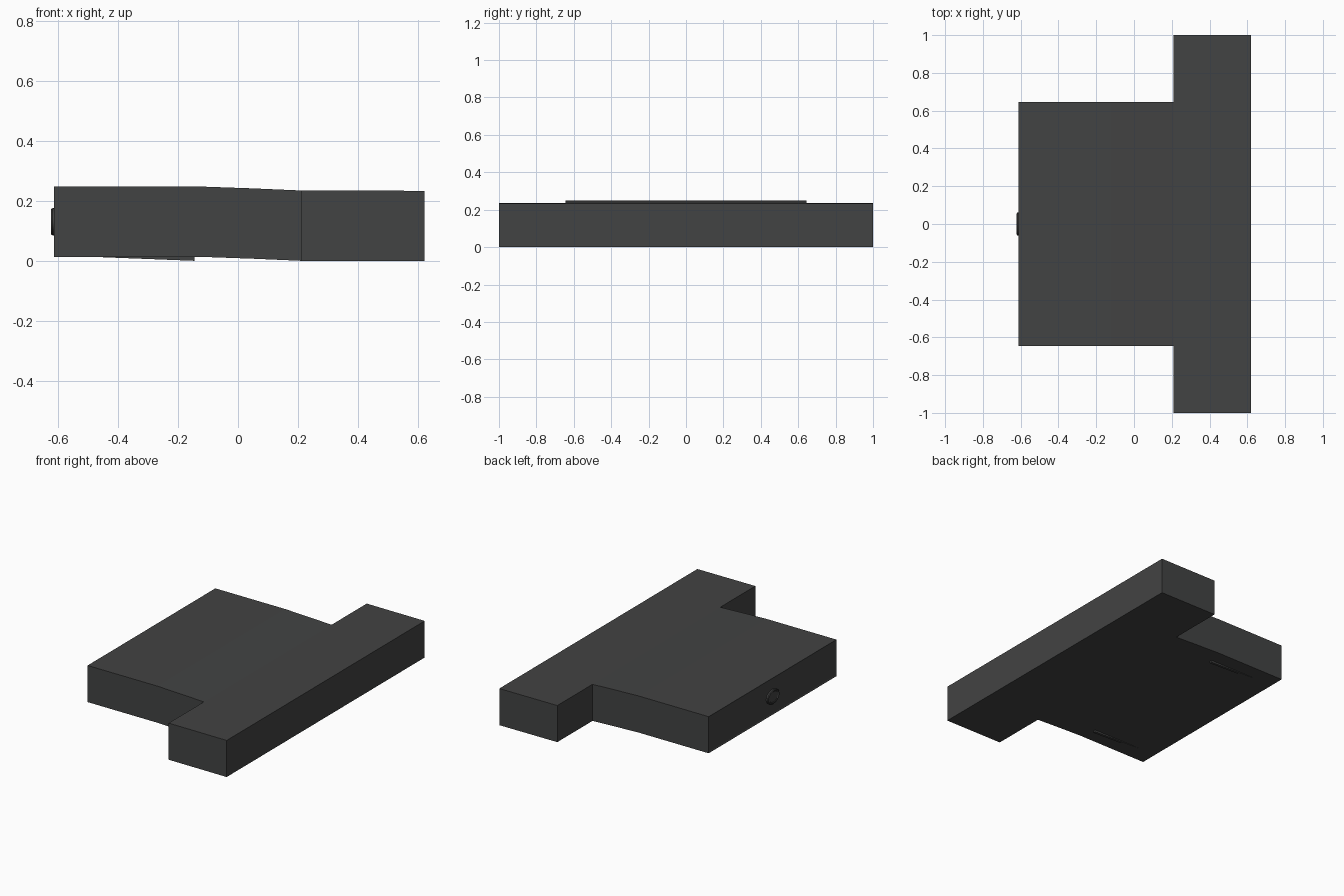
import bpy, bmesh, math

if "Cube" in bpy.data.objects:
    bpy.data.objects.remove(bpy.data.objects["Cube"])

THICK = 0.234

dark = bpy.data.materials.new("dark_plastic")
dark.diffuse_color = (0.055, 0.056, 0.056, 1)
dark.use_nodes = True
dark.node_tree.nodes["Principled BSDF"].inputs["Base Color"].default_value = dark.diffuse_color


def finish(bm, name):
    bmesh.ops.recalc_face_normals(bm, faces=bm.faces)
    mesh = bpy.data.meshes.new(name)
    bm.to_mesh(mesh)
    bm.free()
    mesh.materials.append(dark)
    obj = bpy.data.objects.new(name, mesh)
    bpy.context.collection.objects.link(obj)
    return obj


# T-shaped slab: underside cells extruded upward, narrow end raised slightly
stations = [(-0.612, 0.014), (-0.12, 0.014), (0.05, 0.008), (0.21, 0.001), (0.62, 0.0)]
rows = [-1.0, -0.645, 0.645, 1.0]
bm = bmesh.new()
grid = {(i, j): bm.verts.new((x, y, z))
        for i, (x, z) in enumerate(stations) for j, y in enumerate(rows)
        if i >= 3 or j in (1, 2)}
for i in range(len(stations) - 1):
    for j in range(3):
        keys = [(i, j), (i + 1, j), (i + 1, j + 1), (i, j + 1)]
        if all(k in grid for k in keys) and (j == 1 or i == 3):
            bm.faces.new([grid[k] for k in keys])
ext = bmesh.ops.extrude_face_region(bm, geom=bm.faces[:], use_keep_orig=True)
top = [g for g in ext["geom"] if isinstance(g, bmesh.types.BMVert)]
bmesh.ops.translate(bm, verts=top, vec=(0, 0, THICK))
bmesh.ops.recalc_face_normals(bm, faces=bm.faces)

# Shallow recessed panel on the narrow end
end = [f for f in bm.faces if all(v.co.x < -0.6 for v in f.verts)]
bmesh.ops.inset_region(bm, faces=end, thickness=0.012, depth=0)
bmesh.ops.translate(bm, verts=end[0].verts[:], vec=(0.003, 0, 0))
finish(bm, "slab_body")

# Thin wedge feet under the narrow part
for side, name in ((-1, "front_wedge_foot"), (1, "rear_wedge_foot")):
    bm = bmesh.new()
    y = side * 0.543
    tri = [(-0.48, 0.014), (-0.145, 0.001), (-0.145, 0.016), (-0.48, 0.016)]
    face = bm.faces.new([bm.verts.new((x, y - 0.008, z)) for x, z in tri])
    ext = bmesh.ops.extrude_face_region(bm, geom=[face], use_keep_orig=True)
    bmesh.ops.translate(bm, vec=(0, 0.016, 0),
                        verts=[g for g in ext["geom"] if isinstance(g, bmesh.types.BMVert)])
    finish(bm, name)

# Oval button on the end: stacked rings (x, scale) with a slightly dished face
bm = bmesh.new()
N = 32
prev = None
for x, s in [(-0.606, 1.0), (-0.618, 1.0), (-0.622, 0.92), (-0.622, 0.8), (-0.619, 0.72)]:
    ring = [bm.verts.new((x, 0.06 * s * math.cos(2 * math.pi * k / N),
                          0.131 + 0.045 * s * math.sin(2 * math.pi * k / N))) for k in range(N)]
    if prev:
        for k in range(N):
            bm.faces.new((prev[k], prev[(k + 1) % N], ring[(k + 1) % N], ring[k]))
    else:
        bm.faces.new(ring)
    prev = ring
bm.faces.new(prev)
button = finish(bm, "end_button")
bpy.context.view_layer.objects.active = button
button.select_set(True)
bpy.ops.object.shade_smooth_by_angle(angle=math.radians(30))
